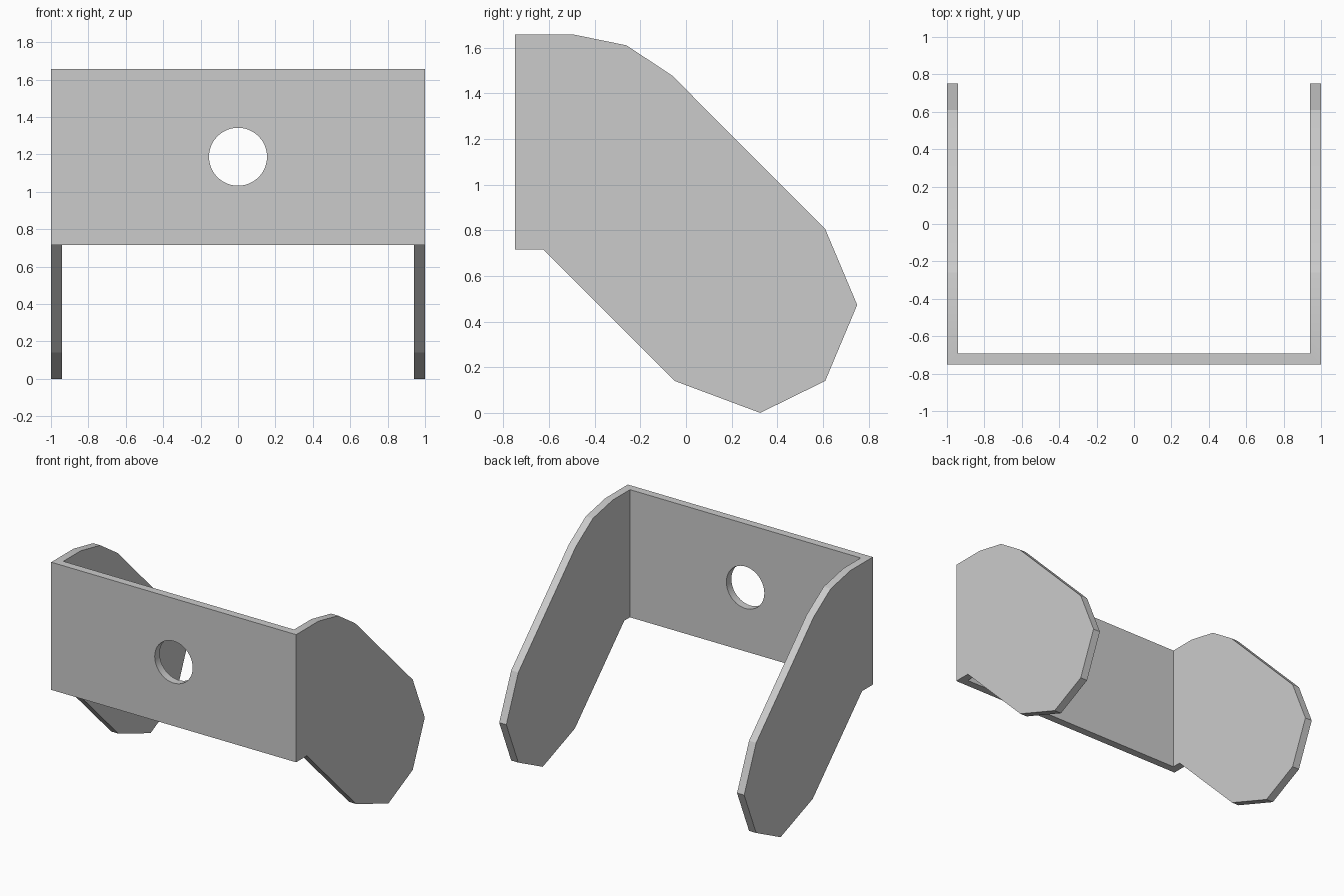
import bpy, bmesh
from math import radians

if "Cube" in bpy.data.objects:
    bpy.data.objects.remove(bpy.data.objects["Cube"])

# Side outline of the bracket as (y, z)
OUTLINE = [(-0.75, 0.715), (-0.625, 0.715), (-0.05, 0.14), (0.325, 0.0),
           (0.61, 0.14), (0.75, 0.473), (0.61, 0.805), (-0.06, 1.477),
           (-0.26, 1.61), (-0.49, 1.657), (-0.75, 1.657)]
WALL = 0.058


def cut(target, cutter):
    """Subtract the cutter from the target, then remove the cutter."""
    cutter.hide_render = True
    mod = target.modifiers.new("cut", 'BOOLEAN')
    mod.operation = 'DIFFERENCE'
    mod.solver = 'EXACT'
    mod.object = cutter
    bpy.context.view_layer.objects.active = target
    bpy.ops.object.modifier_apply(modifier=mod.name)
    bpy.data.objects.remove(cutter)


# Solid block: side outline extruded across the full width
bm = bmesh.new()
face = bm.faces.new([bm.verts.new((-1, y, z)) for y, z in OUTLINE])
ext = bmesh.ops.extrude_face_region(bm, geom=[face])
moved = [g for g in ext["geom"] if isinstance(g, bmesh.types.BMVert)]
bmesh.ops.translate(bm, verts=moved, vec=(2, 0, 0))
bmesh.ops.recalc_face_normals(bm, faces=bm.faces)
mesh = bpy.data.meshes.new("u_bracket")
bm.to_mesh(mesh)
bm.free()
bracket = bpy.data.objects.new("u_bracket", mesh)
bpy.context.collection.objects.link(bracket)

# Hollow between the two arms, leaving the front plate
y0, y1 = -0.75 + WALL, 1.2
bpy.ops.mesh.primitive_cube_add(size=1, location=(0, (y0 + y1) / 2, 0.8))
hollow = bpy.context.object
hollow.name = "hollow_cutter"
hollow.scale = (2 - 2 * WALL, y1 - y0, 3)
cut(bracket, hollow)

# Round hole in the front plate
bpy.ops.mesh.primitive_cylinder_add(vertices=48, radius=0.155, depth=0.4,
                                    location=(0, -0.72, 1.187),
                                    rotation=(radians(90), 0, 0))
hole = bpy.context.object
hole.name = "hole_cutter"
cut(bracket, hole)

# Smooth the hole wall, keep every other edge sharp
bpy.ops.object.select_all(action='DESELECT')
bracket.select_set(True)
bpy.context.view_layer.objects.active = bracket
bpy.ops.object.shade_smooth_by_angle(angle=radians(12))
